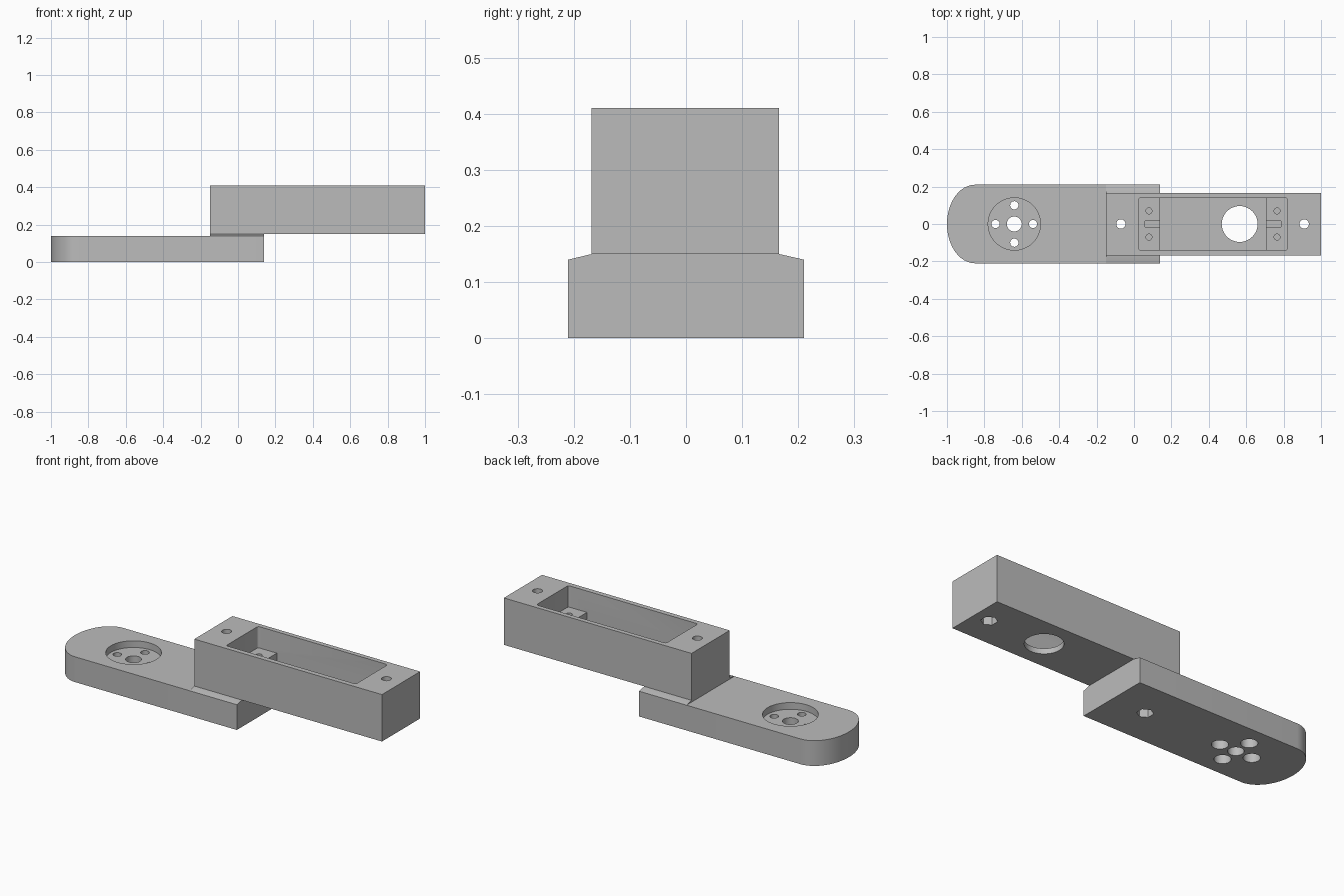
import bpy, bmesh, math
from mathutils import Matrix, Vector

cube = bpy.data.objects.get("Cube")
if cube:
    bpy.data.objects.remove(cube, do_unlink=True)

grey = bpy.data.materials.new("plain grey")
grey.use_nodes = True
colour = (0.5, 0.5, 0.5, 1)
grey.diffuse_color = colour
grey.node_tree.nodes["Principled BSDF"].inputs["Base Color"].default_value = colour


def make(name, bm):
    bmesh.ops.recalc_face_normals(bm, faces=bm.faces)
    mesh = bpy.data.meshes.new(name)
    bm.to_mesh(mesh)
    bm.free()
    mesh.materials.append(grey)
    obj = bpy.data.objects.new(name, mesh)
    bpy.context.collection.objects.link(obj)
    return obj


def prism(points, direction):
    """Extrude a closed outline of 3D points along a direction."""
    bm = bmesh.new()
    face = bm.faces.new([bm.verts.new(p) for p in points])
    ext = bmesh.ops.extrude_face_region(bm, geom=[face])
    moved = [g for g in ext["geom"] if isinstance(g, bmesh.types.BMVert)]
    bmesh.ops.translate(bm, vec=Vector(direction), verts=moved)
    return bm


def box(x0, x1, y0, y1, z0, z1):
    outline = [(x0, y0, z0), (x1, y0, z0), (x1, y1, z0), (x0, y1, z0)]
    return prism(outline, (0, 0, z1 - z0))


def cylinder(x, y, r, z0, z1, sides=32):
    bm = bmesh.new()
    bmesh.ops.create_cone(bm, cap_ends=True, segments=sides, radius1=r, radius2=r,
                          depth=z1 - z0, matrix=Matrix.Translation((x, y, (z0 + z1) / 2)))
    return bm


def cut(target, bm):
    """Subtract a shape from the target and discard the cutter."""
    cutter = make("cutter", bm)
    cutter.hide_render = True
    mod = target.modifiers.new("cut", 'BOOLEAN')
    mod.operation = 'DIFFERENCE'
    mod.solver = 'EXACT'
    mod.object = cutter
    bpy.context.view_layer.objects.active = target
    bpy.ops.object.modifier_apply(modifier=mod.name)
    bpy.data.objects.remove(cutter, do_unlink=True)


# Lower arm: a bar with one rounded end
half = 0.21
outline = [(0.14, -half, 0), (0.14, half, 0)]
for i in range(25):
    a = math.pi * (0.5 + i / 24)
    outline.append((-0.85 + 0.15 * math.cos(a), half * math.sin(a), 0))
arm = make("lower_arm", prism(outline, (0, 0, 0.14)))

# Round horn recess with centre hole and four counterbored screw holes
hub = -0.64
cut(arm, cylinder(hub, 0, 0.14, 0.103, 0.2, 48))
cut(arm, cylinder(hub, 0, 0.04, -0.1, 0.2))
for dx, dy in ((0.1, 0), (-0.1, 0), (0, 0.1), (0, -0.1)):
    cut(arm, cylinder(hub + dx, dy, 0.022, -0.1, 0.2, 24))
    cut(arm, cylinder(hub + dx, dy, 0.042, -0.1, 0.05, 24))

# Sloped pad joining the arm to the housing
pad = make("joint_pad", prism([(-0.15, -half, 0.14), (-0.15, half, 0.14),
                               (-0.15, 0.166, 0.15), (-0.15, -0.168, 0.15)], (0.29, 0, 0)))

# Upper housing with a stepped pocket that leaves a mounting ledge at each end
housing = make("upper_housing", box(-0.15, 1, -0.168, 0.166, 0.15, 0.41))
left, right, ledge, floor = 0.025, 0.82, 0.292, 0.18
profile = [(left, 0.5), (left, ledge), (0.14, ledge), (0.14, floor),
           (0.705, floor), (0.705, ledge), (right, ledge), (right, 0.5)]
pocket = prism([(x, -0.14, z) for x, z in profile], (0, 0.28, 0))
corners = [e for e in pocket.edges
           if abs(e.verts[0].co.z - e.verts[1].co.z) > 0.01
           and all(v.co.x < left + 0.01 or v.co.x > right - 0.01 for v in e.verts)]
bmesh.ops.bevel(pocket, geom=corners, offset=0.012, segments=3, affect='EDGES', profile=0.5)
cut(housing, pocket)

# Cable slots and blind screw holes in the ledges, and the floor opening
cut(housing, box(0.06, 0.16, -0.016, 0.016, 0.23, 0.33))
cut(housing, box(0.685, 0.785, -0.016, 0.016, 0.23, 0.33))
for x in (0.08, 0.765):
    for y in (-0.07, 0.07):
        cut(housing, cylinder(x, y, 0.016, 0.2, 0.35, 20))
cut(housing, cylinder(0.565, 0, 0.096, 0.1, 0.25, 48))

# Bolt holes through the stack, with hexagonal nut recesses underneath
for part in (arm, pad, housing):
    cut(part, cylinder(-0.07, 0, 0.025, -0.1, 0.5, 24))
cut(housing, cylinder(0.91, 0, 0.025, 0, 0.5, 24))
cut(arm, cylinder(-0.07, 0, 0.042, -0.1, 0.05, 6))
cut(housing, cylinder(0.91, 0, 0.042, 0.1, 0.2, 6))

# Smooth the round surfaces, keep hard edges
for part in (arm, pad, housing):
    bpy.ops.object.select_all(action='DESELECT')
    part.select_set(True)
    bpy.context.view_layer.objects.active = part
    bpy.ops.object.shade_smooth_by_angle(angle=math.radians(30))
